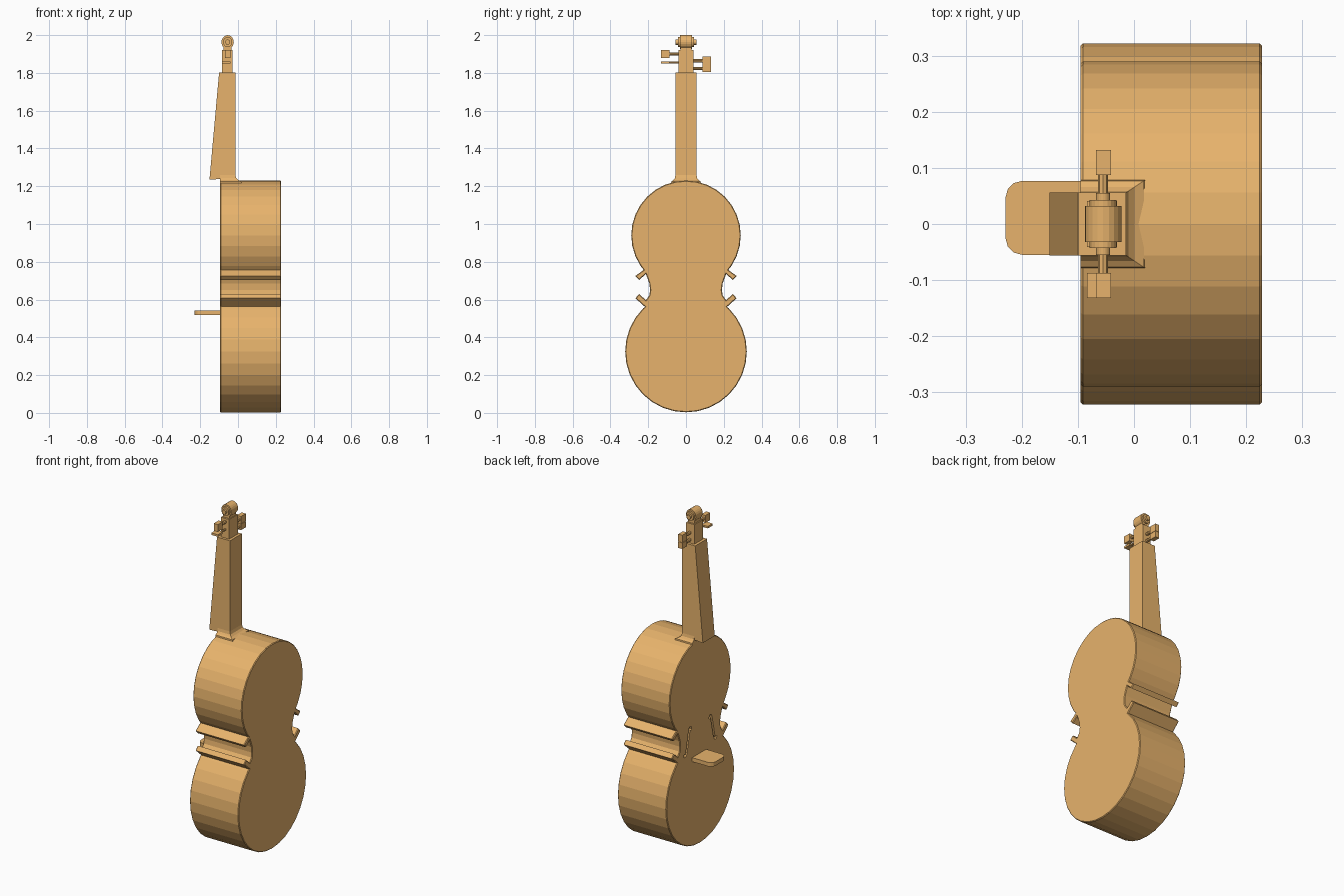
import bpy, bmesh
from math import sin, cos, radians, pi
from mathutils import Matrix

if "Cube" in bpy.data.objects:
    bpy.data.objects.remove(bpy.data.objects["Cube"])

wood = bpy.data.materials.new("orange_wood")
wood.diffuse_color = (0.8, 0.45, 0.15, 1)
wood.use_nodes = True
wood.node_tree.nodes["Principled BSDF"].inputs["Base Color"].default_value = wood.diffuse_color


def finish(bm, name):
    bmesh.ops.recalc_face_normals(bm, faces=bm.faces)
    me = bpy.data.meshes.new(name)
    bm.to_mesh(me)
    bm.free()
    ob = bpy.data.objects.new(name, me)
    bpy.context.collection.objects.link(ob)
    me.materials.append(wood)
    return ob


def prism(name, pts, axis, lo, hi, bevel=0):
    """Extrude a 2D profile along an axis, optionally bevelling the cap rims."""
    def put(p, d):
        q = list(p)
        q.insert(axis, d)
        return q
    bm = bmesh.new()
    a = [bm.verts.new(put(p, lo)) for p in pts]
    b = [bm.verts.new(put(p, hi)) for p in pts]
    caps = [bm.faces.new(a), bm.faces.new(b)]
    n = len(pts)
    for i in range(n):
        j = (i + 1) % n
        bm.faces.new((a[i], a[j], b[j], b[i]))
    bmesh.ops.recalc_face_normals(bm, faces=bm.faces)
    if bevel:
        rim = [e for f in caps for e in f.edges]
        bmesh.ops.bevel(bm, geom=rim, offset=bevel, segments=1, affect='EDGES')
    return finish(bm, name)


def box(name, x0, x1, y0, y1, z0, z1):
    return prism(name, [(x0, y0), (x1, y0), (x1, y1), (x0, y1)], 2, z0, z1)


def arc(cy, cz, r, start, end, step):
    n = round((end - start) / step)
    return [(cy + r * cos(radians(start + i * step)), cz + r * sin(radians(start + i * step)))
            for i in range(n + 1)]


# Body: two 32-sided bouts, four corner tabs and a pinched waist
half = arc(0, 0.325, 0.322, -90, 45, 11.25)
half += [(0.218, 0.562), (0.268, 0.607), (0.248, 0.629), (0.212, 0.597), (0.194, 0.622),
         (0.190, 0.65), (0.194, 0.685), (0.212, 0.735), (0.248, 0.704), (0.268, 0.725),
         (0.224, 0.757)]
half += arc(0, 0.94, 0.29, -33.75, 90, 11.25)
half[0] = (0, half[0][1])
half[-1] = (0, half[-1][1])
outline = half + [(-y, z) for y, z in reversed(half[1:-1])]
body = prism("body", outline, 0, -0.095, 0.228, 0.004)

# Sound holes: mirrored hooked slots sunk in the front plate
slot = [(0.082, 0.715), (0.089, 0.708), (0.097, 0.716), (0.126, 0.585), (0.138, 0.568),
        (0.153, 0.570), (0.156, 0.584), (0.149, 0.589), (0.143, 0.583), (0.138, 0.592),
        (0.110, 0.722), (0.101, 0.735), (0.086, 0.732)]
for side, label in ((1, "left"), (-1, "right")):
    cutter = prism("sound_hole_cutter_" + label, [(side * y, z) for y, z in slot], 0, -0.12, -0.065)
    cutter.hide_render = True
    cutter.hide_viewport = True
    mod = body.modifiers.new("sound_hole_" + label, 'BOOLEAN')
    mod.operation = 'DIFFERENCE'
    mod.solver = 'EXACT'
    mod.object = cutter

# Bridge: flat plate with rounded outer corners
r = 0.03
bridge = [(-0.085, -0.055), (-0.085, 0.077)]
bridge += arc(-0.229 + r, 0.077 - r, r, 90, 180, 30) + arc(-0.229 + r, -0.055 + r, r, 180, 270, 30)
prism("bridge", bridge, 2, 0.518, 0.542)

# Neck with tapering fingerboard
prism("neck", [(-0.151, 1.235), (-0.095, 1.238), (-0.095, 1.20), (-0.014, 1.20),
               (-0.014, 1.803), (-0.100, 1.803)], 1, -0.056, 0.056)

# Neck heel: fillet flaring into the body
bm = bmesh.new()
rings = []
for out, z in ((0.024, 1.205), (0.021, 1.226), (0.010, 1.233), (0.003, 1.243), (0.0, 1.26)):
    w = 0.056 + out
    rings.append([bm.verts.new(p) for p in ((-0.095, -w, z), (-0.014 + out * 1.5, -w, z),
                                            (-0.014 + out * 1.5, w, z), (-0.095, w, z))])
for a, b in zip(rings, rings[1:]):
    for i in range(4):
        bm.faces.new((a[i], a[(i + 1) % 4], b[(i + 1) % 4], b[i]))
bm.faces.new(rings[0])
bm.faces.new(rings[-1])
finish(bm, "neck_heel")

# Peg box
box("peg_box", -0.084, -0.030, -0.041, 0.041, 1.79, 1.92)
box("scroll_stem", -0.078, -0.034, -0.030, 0.030, 1.91, 1.95)

# Scroll: stepped oval discs
for name, rad, hw in (("scroll_outer", 0.034, 0.032), ("scroll_middle", 0.025, 0.043),
                      ("scroll_eye", 0.013, 0.055)):
    ring = [(-0.055 + rad * 0.96 * cos(i * pi / 10), 1.963 + rad * 1.08 * sin(i * pi / 10))
            for i in range(20)]
    prism(name, ring, 1, -hw, hw)

# Tuning pegs: shaft plus flat head; the last one is turned sideways
pegs = [(1, 1.865, False), (1, 1.823, False), (-1, 1.900, False), (-1, 1.855, True)]
for i, (s, z, flat) in enumerate(pegs):
    bm = bmesh.new()
    bmesh.ops.create_cone(bm, cap_ends=True, segments=8, radius1=0.009 if not flat else 0.006,
                          radius2=0.009 if not flat else 0.006, depth=0.075,
                          matrix=Matrix.Translation((-0.055, s * 0.065, z))
                          @ Matrix.Rotation(pi / 2, 4, 'X'))
    finish(bm, f"peg_shaft_{i + 1}")
    y0, y1 = sorted((s * 0.087, s * 0.132))
    if flat:
        box(f"peg_head_{i + 1}", -0.084, -0.041, y0, y1, z - 0.006, z + 0.006)
    else:
        hz = 0.018 if i == 1 else 0.022
        box(f"peg_head_{i + 1}", -0.068, -0.041, y0, y1, z - hz, z + hz)
